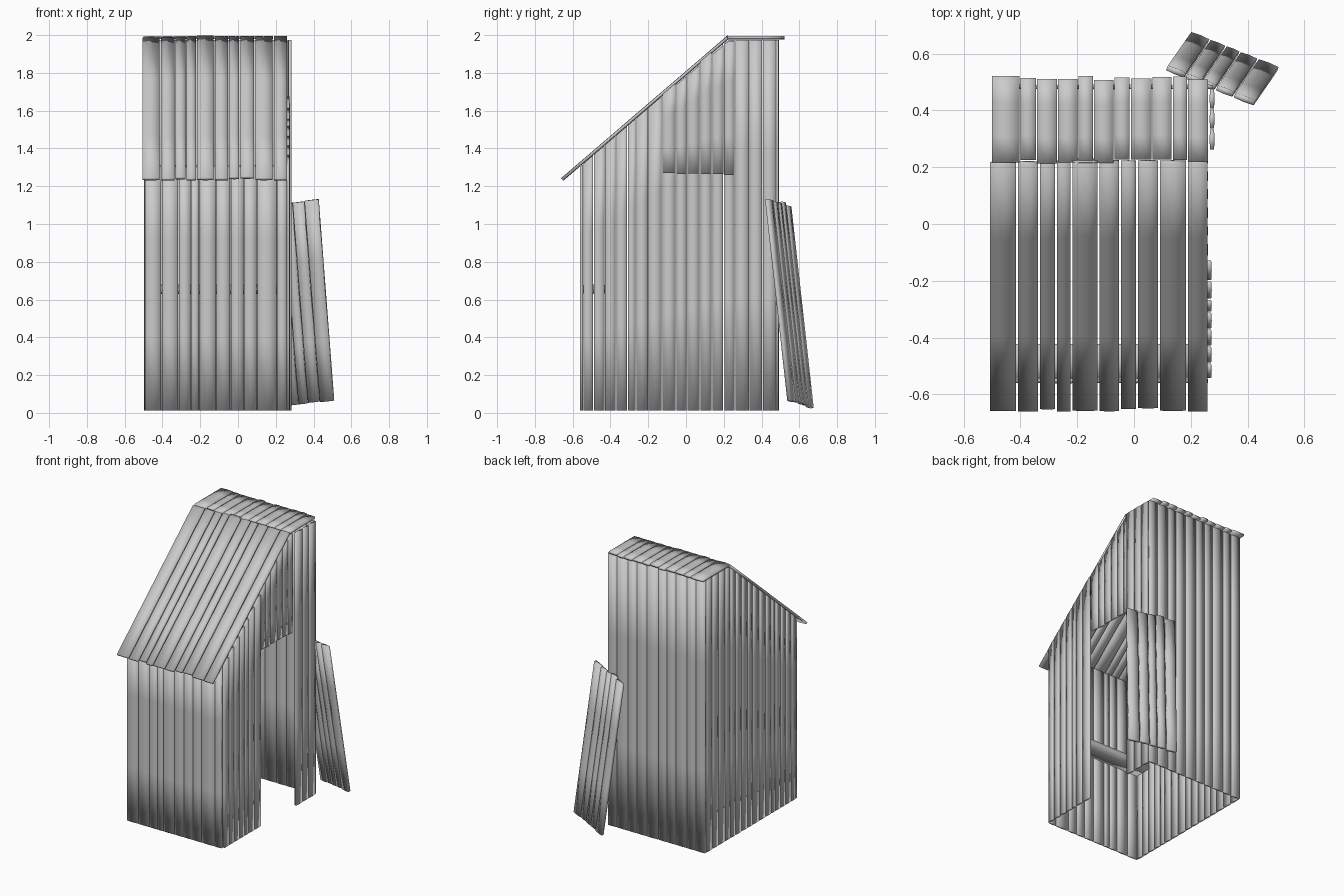
import bpy, bmesh, random
from mathutils import Vector

random.seed(4)
cube = bpy.data.objects.get("Cube")
if cube:
    bpy.data.objects.remove(cube)

grey = bpy.data.materials.new("weathered_grey")
grey.use_nodes = True
colour = (0.6, 0.6, 0.6, 1)
grey.diffuse_color = colour
grey.node_tree.nodes["Principled BSDF"].inputs["Base Color"].default_value = colour

X, Y, Z = Vector((1, 0, 0)), Vector((0, 1, 0)), Vector((0, 0, 1))
EAVES_SLOPE, RIDGE_Y, WALL_TOP = 0.858, 0.22, 1.975
RINGS = (0, 0.3, 0.7, 1)


def plank(bm, origin, across, along, width, start, end, thick=0.014):
    """Slightly crowned board; start and end give its extent at each offset across."""
    normal = across.cross(along).normalized()
    h, t, crown = width / 2, thick / 2, 0.002
    profile = [(-h, -t), (0, -t - crown), (h, -t), (h, t), (0, t + crown), (-h, t)]
    rings = []
    for f in RINGS:
        ring = []
        for u, v in profile:
            d = start(u) * (1 - f) + end(u) * f
            ring.append(bm.verts.new(origin + across * u + along * d + normal * v))
        rings.append(ring)
    n = len(profile)
    for a, b in zip(rings, rings[1:]):
        for i in range(n):
            bm.faces.new((a[i], a[(i + 1) % n], b[(i + 1) % n], b[i]))
    bm.faces.new(rings[0][::-1])
    bm.faces.new(rings[-1])


def finish(name, bm):
    bmesh.ops.recalc_face_normals(bm, faces=bm.faces)
    for f in bm.faces:
        f.smooth = True
    mesh = bpy.data.meshes.new(name)
    bm.to_mesh(mesh)
    bm.free()
    mesh.materials.append(grey)
    obj = bpy.data.objects.new(name, mesh)
    bpy.context.collection.objects.link(obj)


def boards(name, origin, across, along, edges, start, end, gap=0.004, wobble=0.0, thick=0.014):
    """Row of boards between successive edges; start and end depend on position across."""
    bm = bmesh.new()
    for lo, hi in zip(edges, edges[1:]):
        mid = (lo + hi) / 2
        j0, j1 = (random.uniform(-wobble, wobble) for _ in range(2))
        plank(bm, origin + across * mid, across, along, hi - lo - gap,
              lambda u: start(mid + u) + j0, lambda u: end(mid + u) + j1, thick)
    finish(name, bm)


def const(value):
    return lambda s: value


def under_roof(y):
    return min(WALL_TOP, WALL_TOP - EAVES_SLOPE * (RIDGE_Y - y))


# Upright walls
wall_edges = [-0.495, -0.405, -0.315, -0.25, -0.205, -0.115, -0.04, 0.03, 0.1, 0.205, 0.262]
ground = const(0.012)
boards("front_wall", Y * -0.553, X, Z, wall_edges, ground, const(under_roof(-0.553)))
back_edges = [-0.495, -0.42, -0.35, -0.26, -0.19, -0.12, -0.03, 0.05, 0.12, 0.21, 0.28]
boards("back_wall", Y * 0.483, X, Z, back_edges, ground, const(WALL_TOP))
side_edges = [-0.545, -0.49, -0.43, -0.37, -0.31, -0.265, -0.2, -0.127]
over_edges = [-0.127, -0.053, 0.005, 0.074, 0.138, 0.2, 0.26]
rear_edges = [0.26, 0.335, 0.405, 0.478]
boards("left_wall", X * -0.488, Y, Z, side_edges + over_edges[1:] + rear_edges[1:],
       ground, under_roof, gap=0.006)

# Doorway side: boards before, above and behind the opening
boards("doorway_front_wall", X * 0.265, Y, Z, side_edges, ground, under_roof)
boards("boards_over_doorway", X * 0.252, Y, Z, over_edges, const(1.268), under_roof, wobble=0.01)
boards("doorway_rear_wall", X * 0.275, Y, Z, rear_edges, ground, const(WALL_TOP))

# Sloping roof and flat ridge cap
slope = Vector((0, 1, EAVES_SLOPE)).normalized()
roof_edges = [-0.51, -0.412, -0.334, -0.275, -0.22, -0.125, -0.05, 0.01, 0.088, 0.186, 0.262]
roof_length = (Vector((0, RIDGE_Y, 0)) - Vector((0, -0.65, 0))).length / slope.y
boards("sloping_roof", Vector((0, RIDGE_Y, 1.987)), X, slope, roof_edges,
       const(-roof_length), const(0), gap=0.007, wobble=0.008)
cap_edges = [-0.502, -0.402, -0.344, -0.27, -0.197, -0.143, -0.07, -0.013, 0.064, 0.135, 0.188, 0.262]
boards("roof_cap", Z * 1.987, X, Y, cap_edges, const(0.22), const(0.515), wobble=0.008)

# Bench inside against the front wall
boards("bench", Z * 0.655, Y, X, [-0.546, -0.42], const(-0.48), const(0.258), thick=0.045)

# Loose door leaning on the rear corner
door_top = Vector((0.113, 0.55, 1.1))
door_across = Vector((0.314, -0.125, 0.035))
door_width = door_across.length
door_along = Vector((0.082, 0.118, -1.065))
door_length = door_along.length
boards("leaning_door", door_top, door_across.normalized(), door_along.normalized(),
       [door_width * f for f in (0, 0.22, 0.4, 0.56, 0.76, 1)],
       const(0), const(door_length), gap=0.006, wobble=0.012, thick=0.018)
